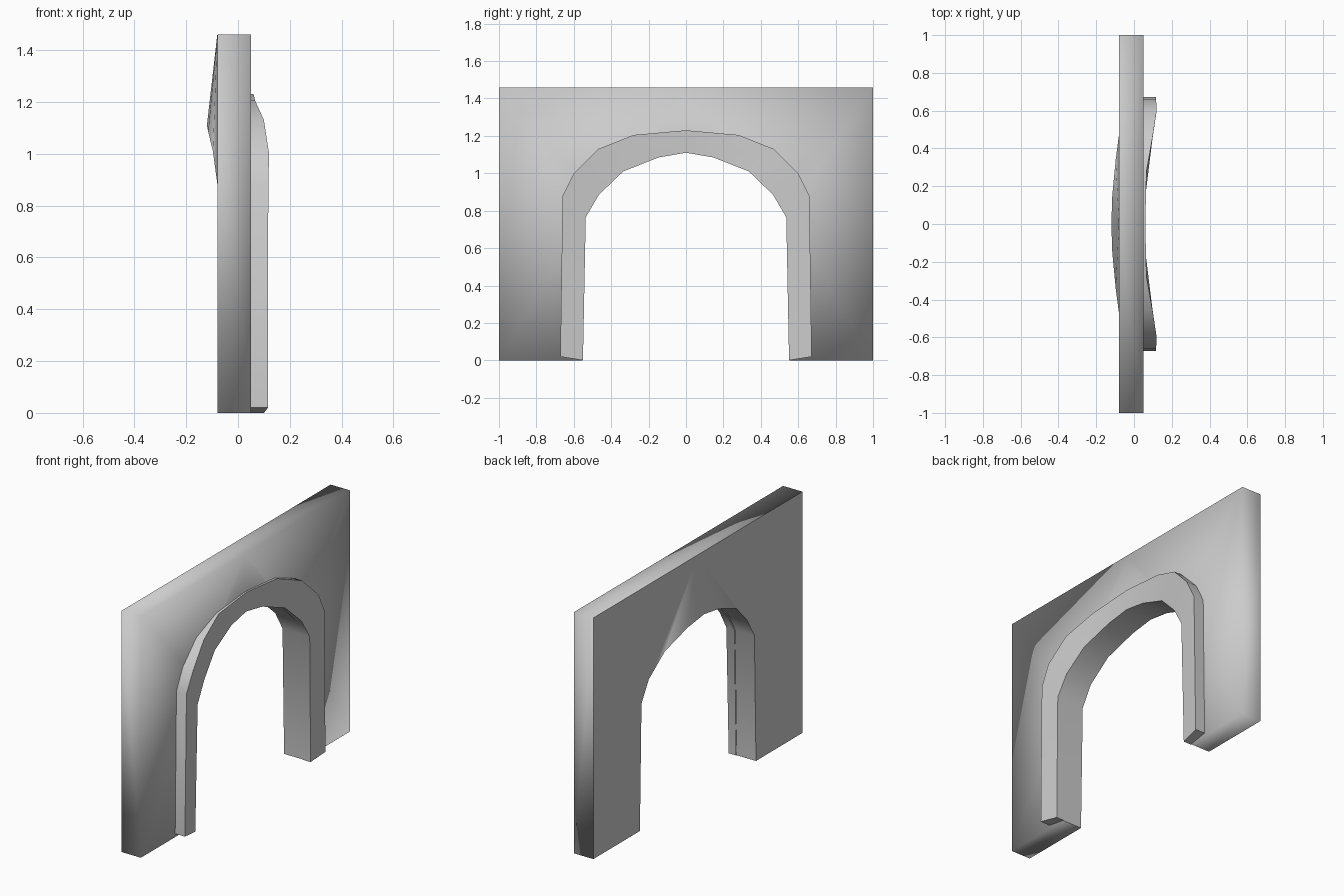
import bpy, bmesh
from math import radians

cube = bpy.data.objects.get("Cube")
if cube:
    bpy.data.objects.remove(cube, do_unlink=True)

stone = bpy.data.materials.new("grey_stone")
stone.use_nodes = True
colour = (0.6, 0.6, 0.6, 1)
stone.diffuse_color = colour
stone.node_tree.nodes["Principled BSDF"].inputs["Base Color"].default_value = colour

FRONT, BACK, TOP = 0.05, -0.08, 1.46

# Half arch from foot to crown: y, z, depth of the bulging rear lip, depth of the trim's inner lip
ARCH = [(0.555, 0, BACK, 0.10), (0.54, 0.765, BACK, 0.105), (0.47, 0.885, BACK, 0.10),
        (0.34, 1.01, -0.097, 0.08), (0.15, 1.085, -0.115, 0.06), (0, 1.11, -0.12, 0.055)]
# Outer edge of the trim: y, z, raised depth
OUTER = [(0.672, 0.02, 0.115), (0.66, 0.88, 0.117), (0.60, 1.0, 0.12),
         (0.47, 1.13, 0.10), (0.28, 1.205, 0.066), (0, 1.23, 0.06)]


def finish(bm, name):
    """Turn a half mesh into an object mirrored across y."""
    mesh = bpy.data.meshes.new(name)
    for face in bm.faces:
        face.smooth = True
    bm.to_mesh(mesh)
    bm.free()
    mesh.materials.append(stone)
    obj = bpy.data.objects.new(name, mesh)
    bpy.context.collection.objects.link(obj)
    mirror = obj.modifiers.new("mirror", "MIRROR")
    mirror.use_axis = (False, True, False)
    mirror.merge_threshold = 0.0005
    return obj


def strip(bm, a, b):
    """Bridge two open rows of vertices with quads."""
    return [bm.faces.new((a[i], a[i + 1], b[i + 1], b[i])) for i in range(len(a) - 1)]


# Wall slab with the arch opening
bm = bmesh.new()
sides = []
for rear in (False, True):
    x = BACK if rear else FRONT
    rim = [bm.verts.new((x, y, z)) for y, z in ((1, 0), (1, TOP), (0, TOP))]
    arch = [bm.verts.new((p[2] if rear else x, p[0], p[1])) for p in ARCH]
    foot, corner, crown = rim
    faces = [bm.faces.new((foot, corner, arch[1], arch[0])),
             bm.faces.new((corner, arch[2], arch[1])),
             bm.faces.new((corner, crown, arch[2]))]
    faces += [bm.faces.new((crown, arch[i + 1], arch[i])) for i in range(2, 5)]
    sides.append((rim, arch, faces))
(rim_f, arch_f, faces_f), (rim_r, arch_r, faces_r) = sides
strip(bm, rim_f, rim_r)
reveal = strip(bm, arch_f, arch_r)
bm.faces.new((rim_f[0], arch_f[0], arch_r[0], rim_r[0]))
bmesh.ops.recalc_face_normals(bm, faces=bm.faces)
# Crisp edges around the rear face and the opening, soft elsewhere
for edge in bm.edges:
    for group in (faces_r, reveal):
        if len(edge.link_faces) == 2 and sum(f in group for f in edge.link_faces) == 1:
            edge.smooth = False
# Outward direction: the front face must point along +x
bm.normal_update()
if faces_f[0].normal.x < 0:
    bmesh.ops.reverse_faces(bm, faces=bm.faces)
finish(bm, "arched_wall")

# Raised trim around the opening, tapering towards the crown
bm = bmesh.new()
wall_out = [bm.verts.new((FRONT, y, z)) for y, z, d in OUTER]
edge_out = [bm.verts.new((d, y, z)) for y, z, d in OUTER]
edge_in = [bm.verts.new((p[3], p[0] - (0.004 if p[0] else 0), p[1])) for p in ARCH]
wall_in = [bm.verts.new((FRONT, p[0] - (0.004 if p[0] else 0), p[1])) for p in ARCH]
strip(bm, wall_out, edge_out)
front = strip(bm, edge_out, edge_in)
strip(bm, edge_in, wall_in)
bm.faces.new((wall_out[0], edge_out[0], edge_in[0], wall_in[0]))
bmesh.ops.recalc_face_normals(bm, faces=bm.faces)
bm.normal_update()
if front[0].normal.x < 0:
    bmesh.ops.reverse_faces(bm, faces=bm.faces)
for edge in bm.edges:
    if len(edge.link_faces) == 2 and edge.calc_face_angle() > radians(40):
        edge.smooth = False
finish(bm, "arch_trim")
